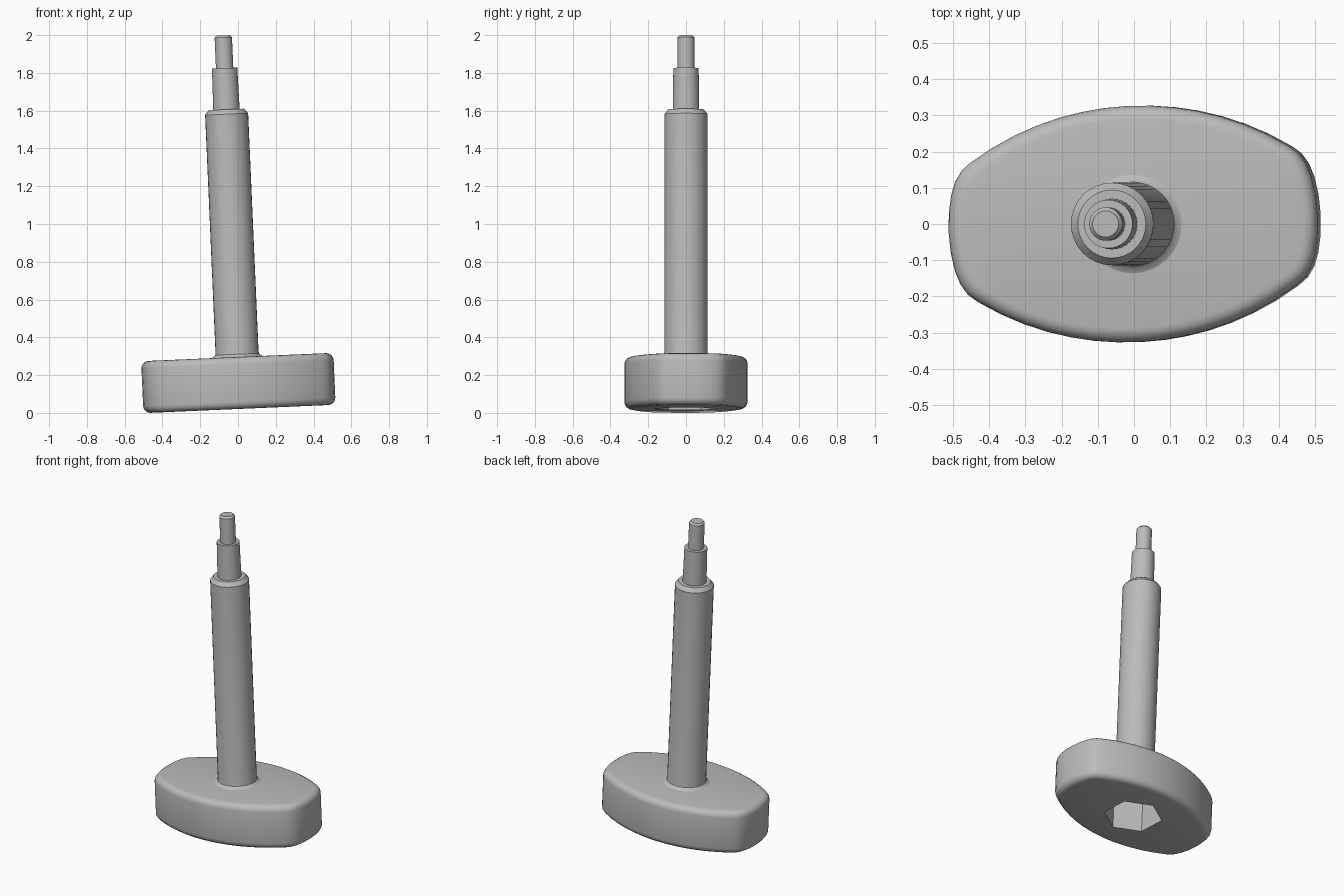
import bpy, bmesh, math
from mathutils import Matrix

cube = bpy.data.objects.get("Cube")
if cube:
    bpy.data.objects.remove(cube, do_unlink=True)

grey = bpy.data.materials.new("plain grey")
grey.use_nodes = True
colour = (0.5, 0.5, 0.5, 1)
grey.diffuse_color = colour
grey.node_tree.nodes["Principled BSDF"].inputs["Base Color"].default_value = colour

# The whole part leans slightly towards -x
LEAN = Matrix.Translation((0.008, 0, 0.021)) @ Matrix.Rotation(math.radians(-2.5), 4, "Y")
TWIST = Matrix.Rotation(math.radians(3), 4, "Z")
HEAD_H = 0.275


def make_object(name, bm, matrix):
    bmesh.ops.recalc_face_normals(bm, faces=bm.faces)
    mesh = bpy.data.meshes.new(name)
    bm.to_mesh(mesh)
    bm.free()
    mesh.materials.append(grey)
    obj = bpy.data.objects.new(name, mesh)
    obj.matrix_world = matrix
    bpy.context.collection.objects.link(obj)
    return obj


def activate(obj):
    bpy.ops.object.select_all(action="DESELECT")
    obj.select_set(True)
    bpy.context.view_layer.objects.active = obj


def prism(outline, z0, z1):
    bm = bmesh.new()
    base = bm.faces.new([bm.verts.new((x, y, z0)) for x, y in outline])
    top = bmesh.ops.extrude_face_region(bm, geom=[base], use_keep_orig=True)["geom"]
    for v in top:
        if isinstance(v, bmesh.types.BMVert):
            v.co.z = z1
    return bm


# Barrel-shaped head: long arcs on the sides, short curved ends
R = 0.79
quarter = [(0.51, 0.0), (0.507, 0.055), (0.498, 0.105), (0.485, 0.142), (0.466, 0.171)]
for i in range(8):
    x = 0.44 * (1 - i / 7)
    quarter.append((x, 0.326 - R + math.sqrt(R * R - x * x)))
half = quarter + [(-x, y) for x, y in reversed(quarter[:-1])]
outline = half + [(-x, -y) for x, y in half[1:-1]]
bm = prism(outline, 0, HEAD_H)
rims = [e for e in bm.edges if abs(e.verts[0].co.z - e.verts[1].co.z) < 1e-5]
bmesh.ops.bevel(bm, geom=rims, offset=0.038, segments=4, profile=0.5,
                affect="EDGES", clamp_overlap=False)
head = make_object("head", bm, LEAN @ TWIST)

# Hexagonal socket cut into the underside
hexagon = [(0.172 * math.cos(math.radians(30 + 60 * i)),
            0.172 * math.sin(math.radians(30 + 60 * i))) for i in range(6)]
cutter = make_object("socket_cutter", prism(hexagon, -0.1, 0.2), LEAN @ TWIST)
cutter.hide_render = True
bpy.context.view_layer.update()
activate(head)
cut = head.modifiers.new("socket", "BOOLEAN")
cut.operation = "DIFFERENCE"
cut.solver = "EXACT"
cut.object = cutter
bpy.ops.object.modifier_apply(modifier="socket")
bpy.data.objects.remove(cutter, do_unlink=True)
bpy.ops.object.shade_smooth_by_angle(angle=math.radians(32))

# Stepped shaft, spun from a profile with a fillet at the foot
profile = [(0.136, HEAD_H - 0.004), (0.136, HEAD_H), (0.124, HEAD_H + 0.006),
           (0.116, HEAD_H + 0.015), (0.114, HEAD_H + 0.03),
           (0.114, 1.562), (0.094, 1.587), (0.07, 1.587), (0.067, 1.806),
           (0.046, 1.806), (0.046, 1.968), (0.036, 1.979), (0, 1.979)]
bm = bmesh.new()
verts = [bm.verts.new((r, 0, z)) for r, z in profile]
edges = [bm.edges.new(pair) for pair in zip(verts, verts[1:])]
bmesh.ops.spin(bm, geom=verts + edges, cent=(0, 0, 0), axis=(0, 0, 1),
               angle=math.tau, steps=32)
bmesh.ops.remove_doubles(bm, verts=bm.verts, dist=1e-4)
shaft = make_object("stepped_shaft", bm, LEAN)
activate(shaft)
bpy.ops.object.shade_smooth_by_angle(angle=math.radians(32))
